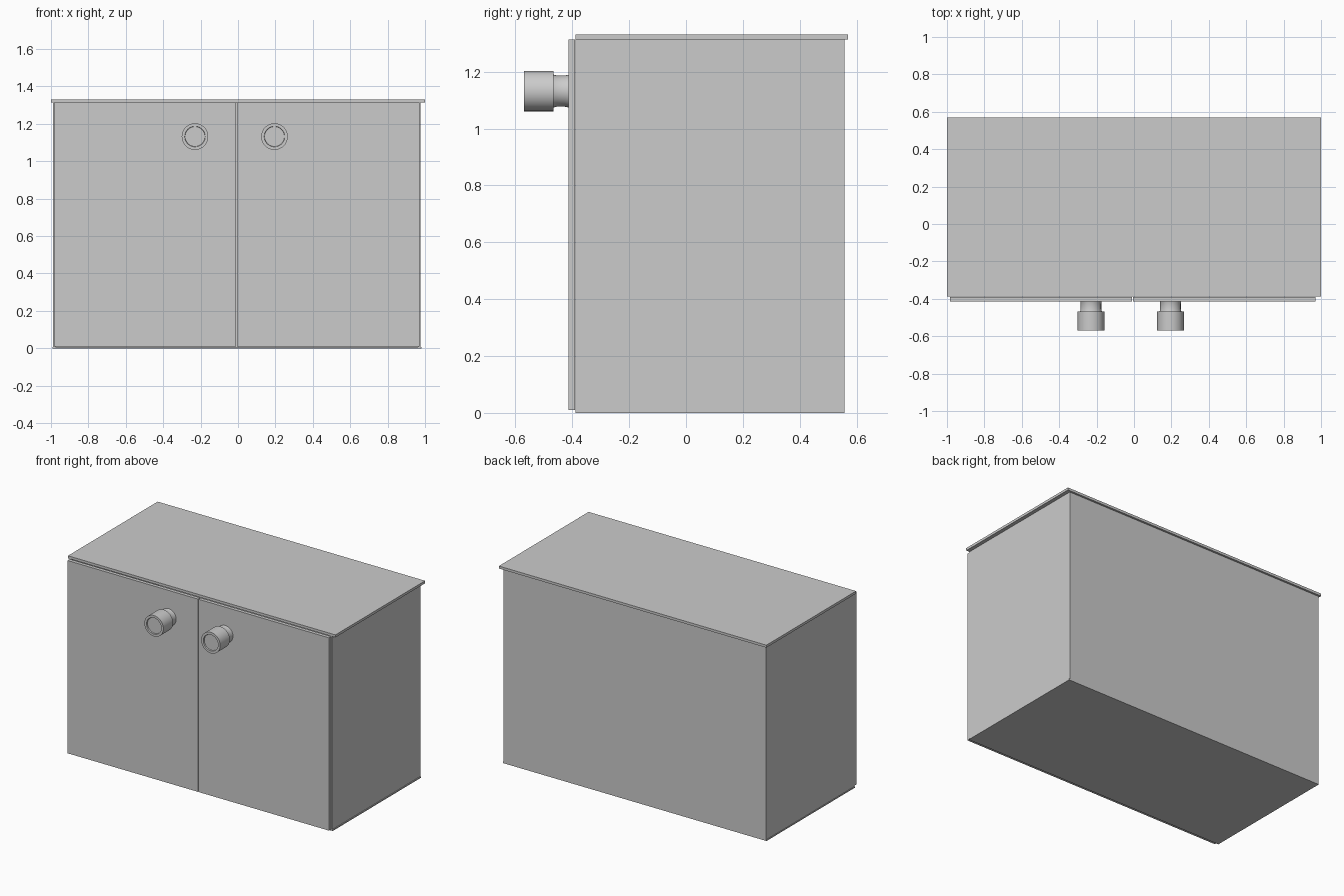
import bpy, bmesh
from math import cos, sin, tau

if "Cube" in bpy.data.objects:
    bpy.data.objects.remove(bpy.data.objects["Cube"])


def add_object(name, bm):
    bmesh.ops.recalc_face_normals(bm, faces=bm.faces)
    mesh = bpy.data.meshes.new(name)
    bm.to_mesh(mesh)
    bm.free()
    obj = bpy.data.objects.new(name, mesh)
    bpy.context.collection.objects.link(obj)
    return obj


def box(name, x, y, z):
    """Box from (min, max) ranges on each axis."""
    bm = bmesh.new()
    bmesh.ops.create_cube(bm, size=1)
    for v in bm.verts:
        v.co = [r[0] if c < 0 else r[1] for c, r in zip(v.co, (x, y, z))]
    return add_object(name, bm)


def knob(name, x, z, sides=40):
    """Round knob turned about the y axis from (radius, y) pairs."""
    profile = [(0.058, -0.412), (0.055, -0.425), (0.055, -0.455), (0.058, -0.467),
               (0.071, -0.467), (0.071, -0.57), (0.055, -0.57), (0.053, -0.562)]
    bm = bmesh.new()
    rings = [[bm.verts.new((x + r * cos(tau * i / sides), y, z + r * sin(tau * i / sides)))
              for i in range(sides)] for r, y in profile]
    for a, b in zip(rings, rings[1:]):
        for i in range(sides):
            j = (i + 1) % sides
            bm.faces.new((a[i], a[j], b[j], b[i]))
    bm.faces.new(rings[0])
    bm.faces.new(rings[-1])
    obj = add_object(name, bm)
    bpy.ops.object.select_all(action='DESELECT')
    obj.select_set(True)
    bpy.context.view_layer.objects.active = obj
    bpy.ops.object.shade_smooth_by_angle()


# Carcass panels
FRONT, BACK = -0.388, 0.557
LOW, HIGH = 0.008, 1.314
box("top_panel", (-1, 1), (FRONT, 0.57), (HIGH, 1.331))
box("bottom_panel", (-0.992, 0.98), (FRONT, BACK), (0, LOW))
box("left_side", (-0.989, -0.977), (FRONT, BACK), (LOW, HIGH))
box("right_side", (0.963, 0.975), (FRONT, BACK), (LOW, HIGH))
box("back_panel", (-0.977, 0.963), (BACK - 0.012, BACK), (LOW, HIGH))

# Pair of doors with a knob each
for side, x_range, knob_x in (("left", (-0.985, -0.010), -0.23),
                              ("right", (-0.005, 0.970), 0.195)):
    box(side + "_door", x_range, (-0.414, FRONT - 0.002), (0.01, HIGH - 0.001))
    knob(side + "_knob", knob_x, 1.132)
